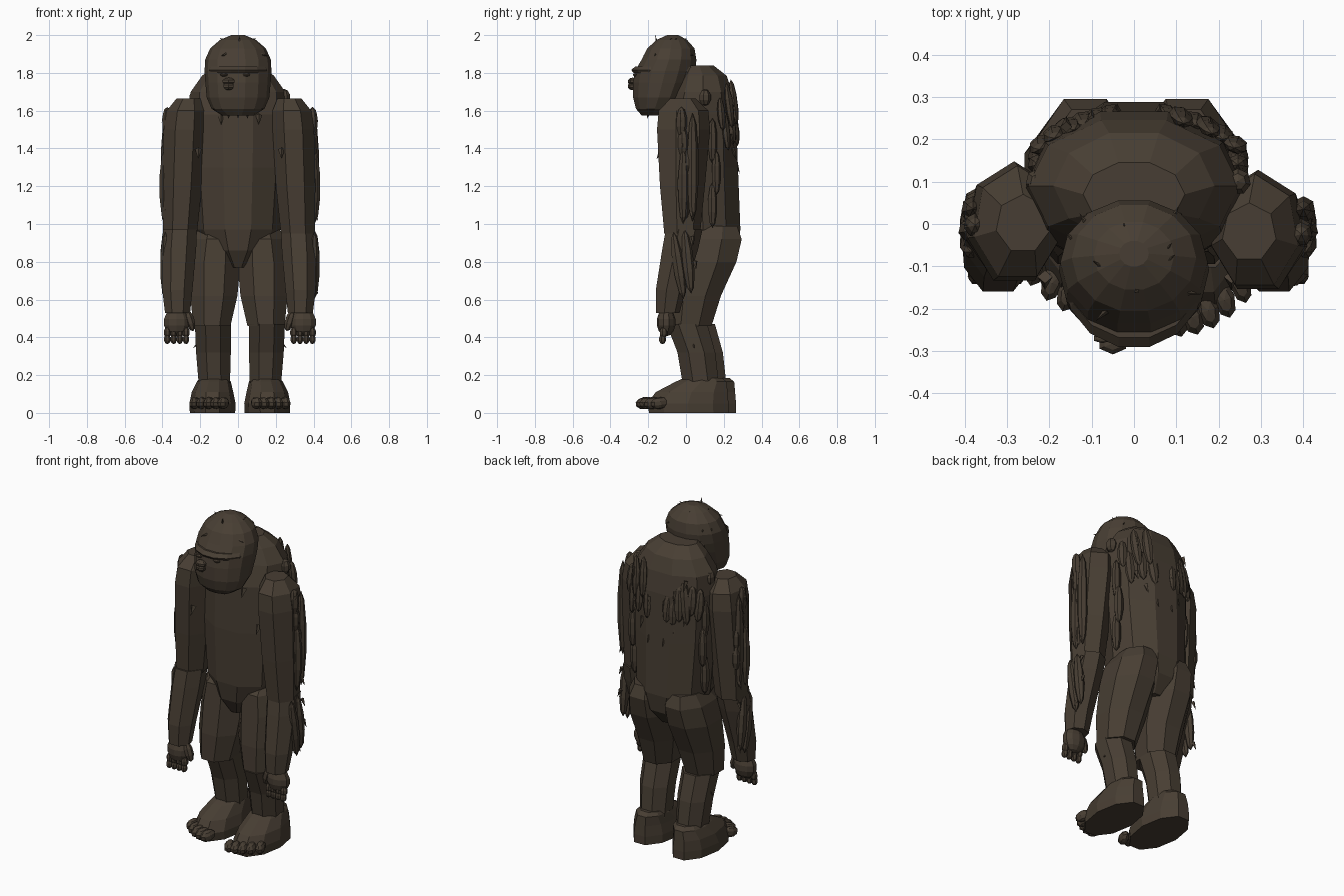
import bpy, bmesh, math, random
from mathutils import Matrix, Vector, Euler

random.seed(4)
cube = bpy.data.objects.get("Cube")
if cube:
    bpy.data.objects.remove(cube)

fur = bpy.data.materials.new("dark_brown_fur")
fur.use_nodes = True
COLOUR = (0.064, 0.048, 0.033, 1)
fur.diffuse_color = COLOUR
fur.node_tree.nodes["Principled BSDF"].inputs["Base Color"].default_value = COLOUR


def finish(name, bm):
    bmesh.ops.recalc_face_normals(bm, faces=bm.faces)
    mesh = bpy.data.meshes.new(name)
    bm.to_mesh(mesh)
    bm.free()
    mesh.materials.append(fur)
    obj = bpy.data.objects.new(name, mesh)
    bpy.context.collection.objects.link(obj)
    return obj


def loft(name, rings, sides=8, side=1, shift=(0, 0)):
    """Stack of rings (x, y, z, half width, half depth) joined into one closed body."""
    bm = bmesh.new()
    loops = []
    grow_y = 1 if sides % 2 else 1 / math.cos(math.pi / sides)
    grow_x = grow_y if sides % 4 == 0 else 1
    angles = [2 * math.pi * (i + 0.5) / sides for i in range(sides)]
    for x, y, z, rx, ry in rings:
        loops.append([bm.verts.new((side * (x + rx * grow_x * math.sin(a)) + shift[0],
                                    y - ry * grow_y * math.cos(a) + shift[1], z)) for a in angles])
    for low, high in zip(loops, loops[1:]):
        for i in range(sides):
            j = (i + 1) % sides
            bm.faces.new((low[i], low[j], high[j], high[i]))
    bm.faces.new(loops[0])
    bm.faces.new(loops[-1])
    return finish(name, bm)


def blobs(name, items, segments=8, rows=5):
    """Several faceted ellipsoids (location, radii, rotation) in one object."""
    bm = bmesh.new()
    for loc, radii, rot in items:
        m = Matrix.Translation(loc) @ Euler(rot).to_matrix().to_4x4() @ Matrix.Diagonal((*radii, 1))
        bmesh.ops.create_uvsphere(bm, u_segments=segments, v_segments=rows, radius=1, matrix=m)
    return finish(name, bm)


def spikes(name, items, radius=0.012, length=0.05):
    """Small hair points (location, direction)."""
    bm = bmesh.new()
    for loc, way in items:
        turn = Vector(way).to_track_quat('Z', 'Y').to_matrix().to_4x4()
        bmesh.ops.create_cone(bm, cap_ends=True, segments=4, radius1=radius, radius2=0,
                              depth=length, matrix=Matrix.Translation(loc) @ turn)
    return finish(name, bm)


# Trunk and neck
loft("torso", [(0, .08, .77, .06, .12), (0, .09, .86, .165, .18), (0, .09, .97, .225, .198),
               (0, .08, 1.3, .25, .195), (0, .08, 1.58, .26, .185), (0, .09, 1.7, .25, .155),
               (0, .09, 1.785, .19, .125), (0, .07, 1.84, .12, .075)], 10)
loft("neck", [(0, .03, 1.66, .15, .12), (0, 0, 1.83, .12, .1)], 10)

# Head with jaw, brow and face
loft("head", [(0, -.18, 1.575, .085, .055), (0, -.165, 1.61, .14, .1), (0, -.145, 1.67, .166, .135),
              (0, -.125, 1.75, .173, .155), (0, -.11, 1.81, .177, .16), (0, -.09, 1.87, .174, .145),
              (0, -.08, 1.93, .147, .125), (0, -.075, 1.975, .095, .08), (0, -.07, 2, .035, .03)], 14)
loft("brow", [(0, -.13, 1.8, .16, .148), (0, -.13, 1.815, .166, .16), (0, -.12, 1.835, .16, .148)], 14)
blobs("nose", [((-.05, -.282, 1.755), (.038, .026, .02), (0, 0, 0)),
               ((-.05, -.285, 1.73), (.032, .024, .022), (0, 0, 0))], 6)
blobs("eyes", [((x, -.27, 1.79), (.024, .012, .009), (0, 0, 0)) for x in (-.075, .045)], 6)

# Hair points on the scalp
scalp = []
for i in range(10):
    a = i * 2.4
    up = .45 if i % 2 else 1.1
    n = Vector((math.cos(a) * math.cos(up), math.sin(a) * math.cos(up), math.sin(up)))
    scalp.append((Vector((0, -.09, 1.825)) + Vector((n.x * .17, n.y * .15, n.z * .165)),
                  n + Vector((0, .4, 0)) - Vector((0, 0, .6))))
spikes("scalp_hair", scalp, .012, .06)
spikes("chin_hair", [((x, -.2, 1.58), (0, -.3, -1)) for x in (-.05, 0, .05)], .015)

for s, label in ((1, "left"), (-1, "right")):
    # Arm
    sway = -.01 * s
    loft(label + "_upper_arm", [(.312, -.015, .95, .092, .1), (.3, -.015, 1.2, .107, .125),
                                (.288, -.01, 1.5, .113, .148), (.28, -.01, 1.6, .105, .138),
                                (.267, -.01, 1.665, .065, .07)], 7, s, (.005, sway))
    loft(label + "_forearm", [(.325, -.1, .53, .068, .066), (.326, -.085, .65, .082, .083),
                              (.318, -.035, .87, .094, .1), (.312, -.015, .97, .092, .102)],
         7, s, (.005, 0))

    # Hand with fingers and thumb
    def at(x, y, z, dy=0):
        return (s * x + .01, y + dy, z)
    blobs(label + "_palm", [(at(.335, -.105, .48), (.072, .05, .075), (0, 0, 0))], 10, 7)
    fingers = []
    for i in range(4):
        x = .285 + .033 * i
        fingers += [(at(x, -.12, .425), (.02, .022, .03), (0, 0, 0)),
                    (at(x, -.125, .39), (.018, .02, .026), (0, 0, 0))]
    fingers.append((at(.265, -.11, .49), (.026, .026, .06), (0, s * .3, 0)))
    blobs(label + "_fingers", fingers, 7)

    # Leg, with one foot a little ahead of the other
    loft(label + "_thigh", [(.143, .02, .46, .098, .115), (.133, .045, .62, .125, .14),
                            (.128, .095, .8, .136, .172), (.12, .115, .92, .122, .18),
                            (.115, .14, .99, .09, .13)], 8, s, (.005, 0))
    step = -.02 * s
    loft(label + "_shin", [(.135, .1, .14, .082, .095), (.14, .075, .32, .092, .1),
                           (.143, .025, .47, .095, .108)], 8, s, (.01, step))
    loft(label + "_foot", [(.145, .035, 0, .12, .21), (.145, .03, .05, .122, .215),
                           (.145, .05, .11, .11, .19), (.138, .1, .165, .09, .135),
                           (.135, .11, .185, .075, .1)], 10, s, (.01, step))
    blobs(label + "_toes", [(at(.088 + .038 * i, -.2 + .005 * i * i, .052, step),
                             (.03 - .001 * i, .05, .032), (.15, 0, s * .3)) for i in range(5)], 8)

    # Matted fur lying along the outer arm
    mats = [(at(.39, .035, 1.3), (.03, .032, .29), (0, 0, 0)),
            (at(.395, -.015, 1.2), (.032, .03, .2), (0, 0, 0)),
            (at(.395, .01, .8), (.028, .032, .17), (.1, 0, 0)),
            (at(.395, -.04, .78), (.028, .032, .18), (.15, 0, 0))]
    mats += [(at(.385, random.uniform(-.03, .06), 1.1 + .11 * i), (.028, .03, .08), (0, 0, 0))
             for i in range(5)]
    blobs(label + "_arm_fur", mats, 7)
    spikes(label + "_arm_hair", [(at(.405, random.uniform(-.05, .06), .65 + .13 * i), (s * .4, .1, -1))
                                 for i in range(8)])

    # Hanging tufts over the shoulder blade and flank
    tufts = []
    for i in range(6):
        x = .07 + .032 * i
        y = .075 + .18 * math.sqrt(max(0, 1 - (x / .28) ** 2))
        tufts.append((at(x, y + .01, random.uniform(1.48, 1.68)),
                      (.03, .02, random.uniform(.08, .13)), (.1, s * random.uniform(-.15, .15), s * -.4)))
    tufts += [(at(.235, .14 + .02 * (i % 2), 1.1 + .17 * i), (.028, .026, .12), (0, 0, 0))
              for i in range(3)]
    tufts.append((at(.235, .1, 1.67), (.033, .033, .045), (0, 0, 0)))
    blobs(label + "_back_fur", tufts, 7)
    spikes(label + "_back_hair", [(at(.05 + .06 * (i % 3), .272 - .015 * (i % 3), 1.3 + .07 * i),
                                   (0, .4, -1)) for i in range(6)], .014, .07)
    spikes(label + "_chest_hair", [(at(.1, -.11, 1.55), (0, -.6, -1)),
                                   (at(.22, -.14, 1.37), (0, -.6, -1))], .018, .06)
    spikes(label + "_shin_hair", [(at(.23, .06, .36, step), (s, .2, -1))])
